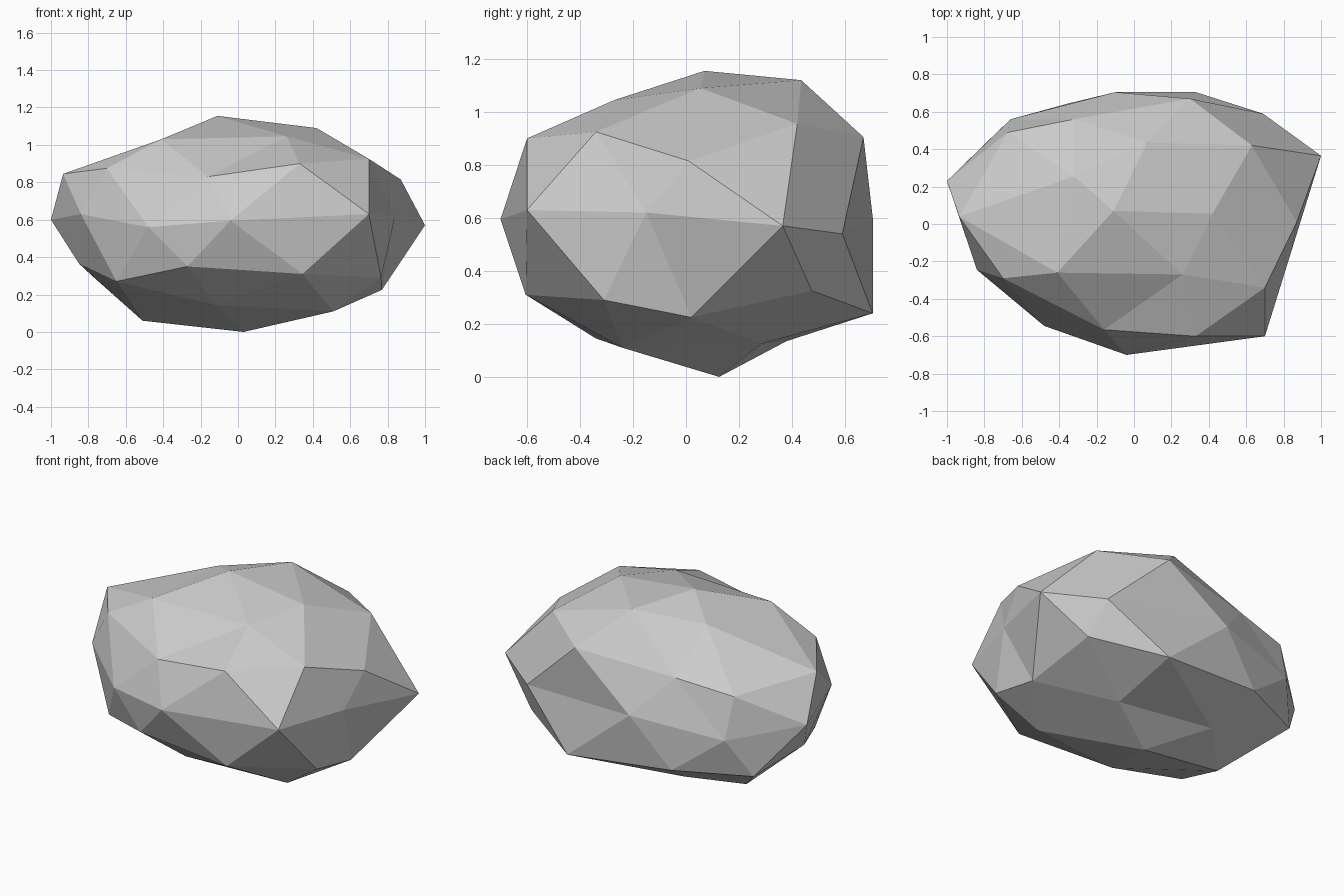
import bpy
import bmesh
from mathutils import Vector

# Remove the default object if it is there
default = bpy.data.objects.get("Cube")
if default:
    bpy.data.objects.remove(default, do_unlink=True)


def make_material(name, colour):
    material = bpy.data.materials.new(name)
    material.use_nodes = True
    material.diffuse_color = colour
    material.node_tree.nodes["Principled BSDF"].inputs["Base Color"].default_value = colour
    return material


# Rings of the boulder in hundredths of a unit, each going counter-clockwise
# from the +x side; the layout is a chipped, twice-divided icosahedron
summit = [(-11, 7, 115.5)]
crown = [(42, 5.5, 109), (7, 43.5, 112), (-32, 25.5, 106), (-41, -26, 103), (26, -27, 104.5)]
shoulder = [(87, 1, 81.5), (63, 42, 95.5), (30, 67, 90.5), (-32, 56, 84), (-67.5, 49, 79),
            (-93.5, 4, 84.5), (-70, -29, 87.5), (-16, -56.5, 83), (33, -60, 90), (70, -34, 92.5)]
waist = [(100, 36.5, 57), (69, 59, 54), (-10, 70.5, 60), (-66, 56, 53.5), (-100, 23, 60),
         (-84, -24.5, 63), (-48, -54.5, 56), (-4, -70, 59.5), (70, -60, 63), (84, -15, 62)]
flank = [(77, 2, 22.5), (74, 47.5, 32.5), (33, 70.5, 24), (-35, 64.5, 30), (-78, 44.5, 30),
         (-85, 4, 36.5), (-65, -35, 27), (-27, -58, 35), (34.5, -60.5, 31), (76.5, -31, 29)]
underside = [(35, 28.5, 12.5), (-25.5, 38, 13.5), (-51, 13, 6), (-12.5, -34, 14.5), (51, -24, 11)]
foot = [(3, 12.5, 0)]

bm = bmesh.new()


def add_ring(points):
    return [bm.verts.new(Vector(point) / 100) for point in points]


def close_cap(tip, small, large, shift):
    """Join a tip, a ring of five and a ring of ten into a faceted cap."""
    count = len(small)
    for k in range(count):
        here, after = small[k], small[(k + 1) % count]
        before_corner, corner, after_corner = (
            large[(2 * k + shift + step) % len(large)] for step in (-1, 0, 1))
        bm.faces.new((tip, here, after))
        bm.faces.new((here, before_corner, corner))
        bm.faces.new((here, corner, after_corner))
        bm.faces.new((here, after_corner, after))


def join_band(ring, middle):
    """Zigzag between a ring and the waist, which is turned half a step."""
    count = len(ring)
    for k in range(count):
        after = (k + 1) % count
        bm.faces.new((ring[k], middle[k], ring[after]))
        bm.faces.new((middle[k], middle[after], ring[after]))


# Build the upper and lower halves around the waist
top, crown_ring, shoulder_ring, waist_ring, flank_ring, under_ring, bottom = map(
    add_ring, (summit, crown, shoulder, waist, flank, underside, foot))
close_cap(top[0], crown_ring, shoulder_ring, 0)
join_band(shoulder_ring, waist_ring)
join_band(flank_ring, waist_ring)
close_cap(bottom[0], under_ring, flank_ring, 1)
bmesh.ops.recalc_face_normals(bm, faces=bm.faces[:])

# Flat-shaded boulder object in plain stone grey
mesh = bpy.data.meshes.new("boulder")
bm.to_mesh(mesh)
bm.free()
mesh.materials.append(make_material("stone grey", (0.6, 0.6, 0.6, 1.0)))
boulder = bpy.data.objects.new("boulder", mesh)
bpy.context.collection.objects.link(boulder)
